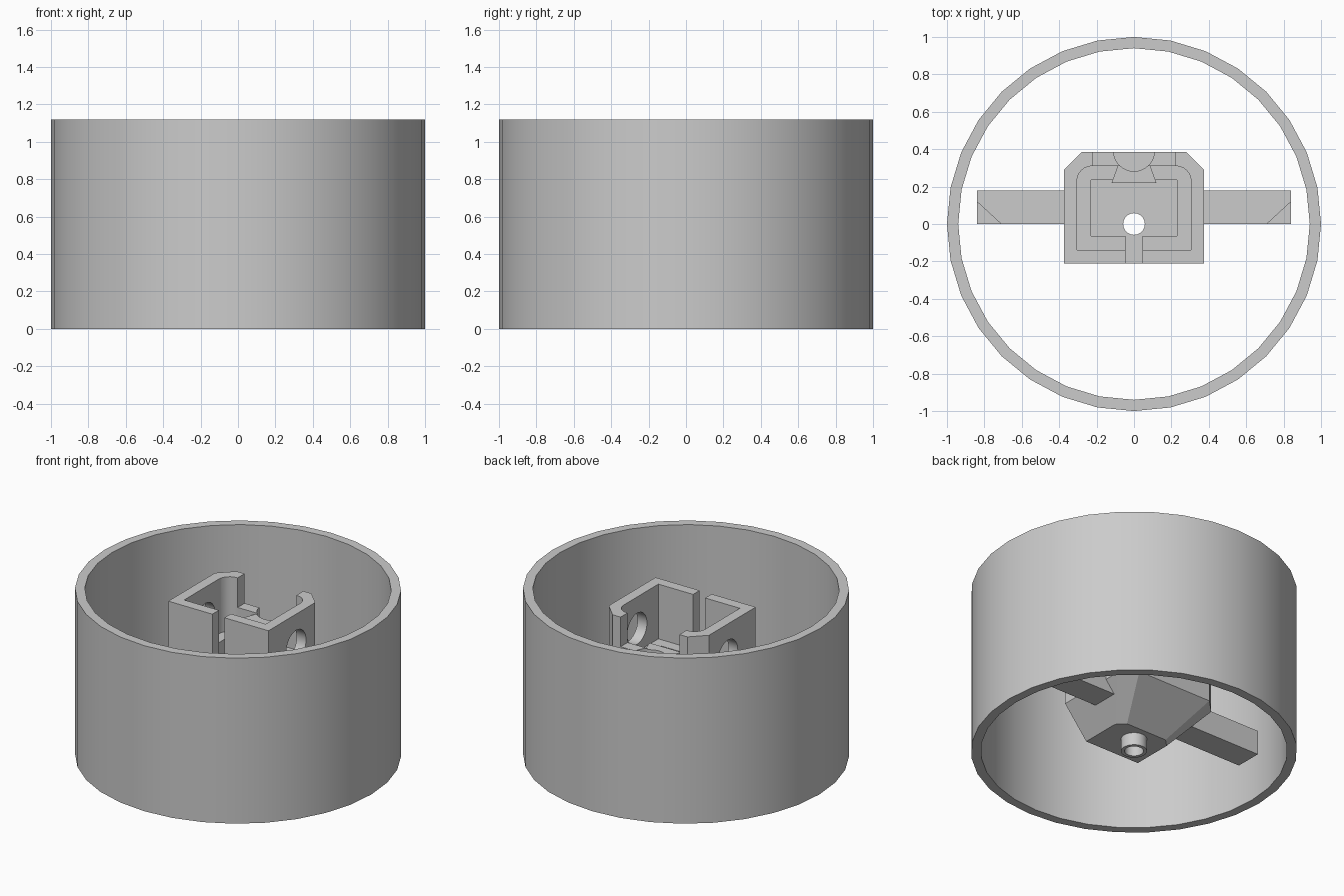
import bpy, bmesh, math
from mathutils import Matrix

cube = bpy.data.objects.get("Cube")
if cube:
    bpy.data.objects.remove(cube, do_unlink=True)

grey = bpy.data.materials.new("plain grey")
grey.use_nodes = True
grey.diffuse_color = (0.6, 0.6, 0.6, 1)
grey.node_tree.nodes["Principled BSDF"].inputs["Base Color"].default_value = (0.6, 0.6, 0.6, 1)


def finish(name, bm, fix=True):
    if fix:
        bmesh.ops.recalc_face_normals(bm, faces=bm.faces)
    mesh = bpy.data.meshes.new(name)
    bm.to_mesh(mesh)
    bm.free()
    mesh.materials.append(grey)
    ob = bpy.data.objects.new(name, mesh)
    bpy.context.collection.objects.link(ob)
    return ob


def loft(name, rings):
    """Solid through a stack of outlines, each given as (points, z)."""
    bm = bmesh.new()
    loops = [[bm.verts.new((x, y, z)) for x, y in pts] for pts, z in rings]
    n = len(loops[0])
    for a, b in zip(loops, loops[1:]):
        for i in range(n):
            j = (i + 1) % n
            bm.faces.new((a[i], a[j], b[j], b[i]))
    bm.faces.new(loops[0][::-1])
    bm.faces.new(loops[-1])
    return finish(name, bm)


def prism(name, pts, z0, z1):
    return loft(name, [(pts, z0), (pts, z1)])


def rect(x0, x1, y0, y1):
    return [(x0, y0), (x1, y0), (x1, y1), (x0, y1)]


def circle(r, n=32, cx=0, cy=0):
    return [(cx + r * math.cos(math.tau * i / n), cy + r * math.sin(math.tau * i / n)) for i in range(n)]


def mirrored(half):
    """Close an outline from its +x half, listed front to back."""
    return half + [(-x, y) for x, y in reversed(half)]


def combine(target, other, operation="DIFFERENCE"):
    mod = target.modifiers.new("cut", "BOOLEAN")
    mod.operation = operation
    mod.solver = "EXACT"
    mod.object = other
    bpy.context.view_layer.objects.active = target
    bpy.ops.object.modifier_apply(modifier=mod.name)
    bpy.data.objects.remove(other, do_unlink=True)


def smooth(ob):
    bpy.ops.object.select_all(action="DESELECT")
    ob.select_set(True)
    bpy.context.view_layer.objects.active = ob
    bpy.ops.object.shade_smooth_by_angle(angle=math.radians(25))


# Outer ring wall
ring = prism("outer_ring", circle(1.0), 0, 1.12)
combine(ring, prism("ring_cutter", circle(0.94), -0.1, 1.3))
smooth(ring)

# Central holder with a tapered underside
outline = mirrored([(0.375, -0.21), (0.375, 0.29), (0.28, 0.385)])
base = [(x * 0.55, -0.21 + (y + 0.21) * 0.55) for x, y in outline]
holder = loft("holder", [(base, 0.085), (outline, 0.29), (outline, 1.02)])

# Cavity with rounded rear corners, and the deeper pocket inside it
corner = [(0.225 + 0.08 * math.cos(math.pi / 2 * i / 6), 0.23 + 0.08 * math.sin(math.pi / 2 * i / 6))
          for i in range(7)]
combine(holder, prism("cavity_cutter", mirrored([(0.305, -0.14)] + corner), 0.65, 1.2))
combine(holder, prism("pocket_cutter", rect(-0.23, 0.23, -0.065, 0.235), 0.35, 0.8))

# Rear ridge, low rear opening and half-round groove
ridge = mirrored([(0.12, 0.22), (0.08, 0.33)])
combine(holder, prism("ridge", ridge, 0.33, 0.81), "UNION")
combine(holder, prism("opening_cutter", rect(-0.22, 0.22, 0.27, 0.5), 0.82, 1.2))
combine(holder, prism("groove_cutter", circle(0.11, cy=0.392), 0.6, 1.2))

# Front slot
combine(holder, prism("slot_cutter", rect(-0.045, 0.045, -0.3, -0.03), 0.352, 1.2))

# Round holes through both side walls
cross = prism("side_hole_cutter", circle(0.105), -0.6, 0.6)
cross.data.transform(Matrix.Translation((0, 0.087, 0.805)) @ Matrix.Rotation(math.pi / 2, 4, "Y"))
combine(holder, cross)

# Bottom nozzle and the bore through it
combine(holder, prism("nozzle", circle(0.08, 24), 0, 0.15), "UNION")
combine(holder, prism("bore_cutter", circle(0.058, 24), -0.1, 0.6))
smooth(holder)

# Side arms with a clipped front corner and a downward web beneath it
for side, s in (("left", 1), ("right", -1)):
    pts = [(0.29, 0), (0.71, 0), (0.84, 0.12), (0.84, 0.18), (0.29, 0.18)]
    prism(side + "_arm", [(s * x, y) for x, y in pts], 0.21, 0.375)
    bm = bmesh.new()
    web = bm.faces.new([bm.verts.new((s * x, y, 0.21)) for x, y in ((0.71, 0), (0.84, 0), (0.84, 0.12))])
    web.normal_update()
    if web.normal.z > 0:
        web.normal_flip()
    finish(side + "_arm_corner_web", bm, fix=False)
